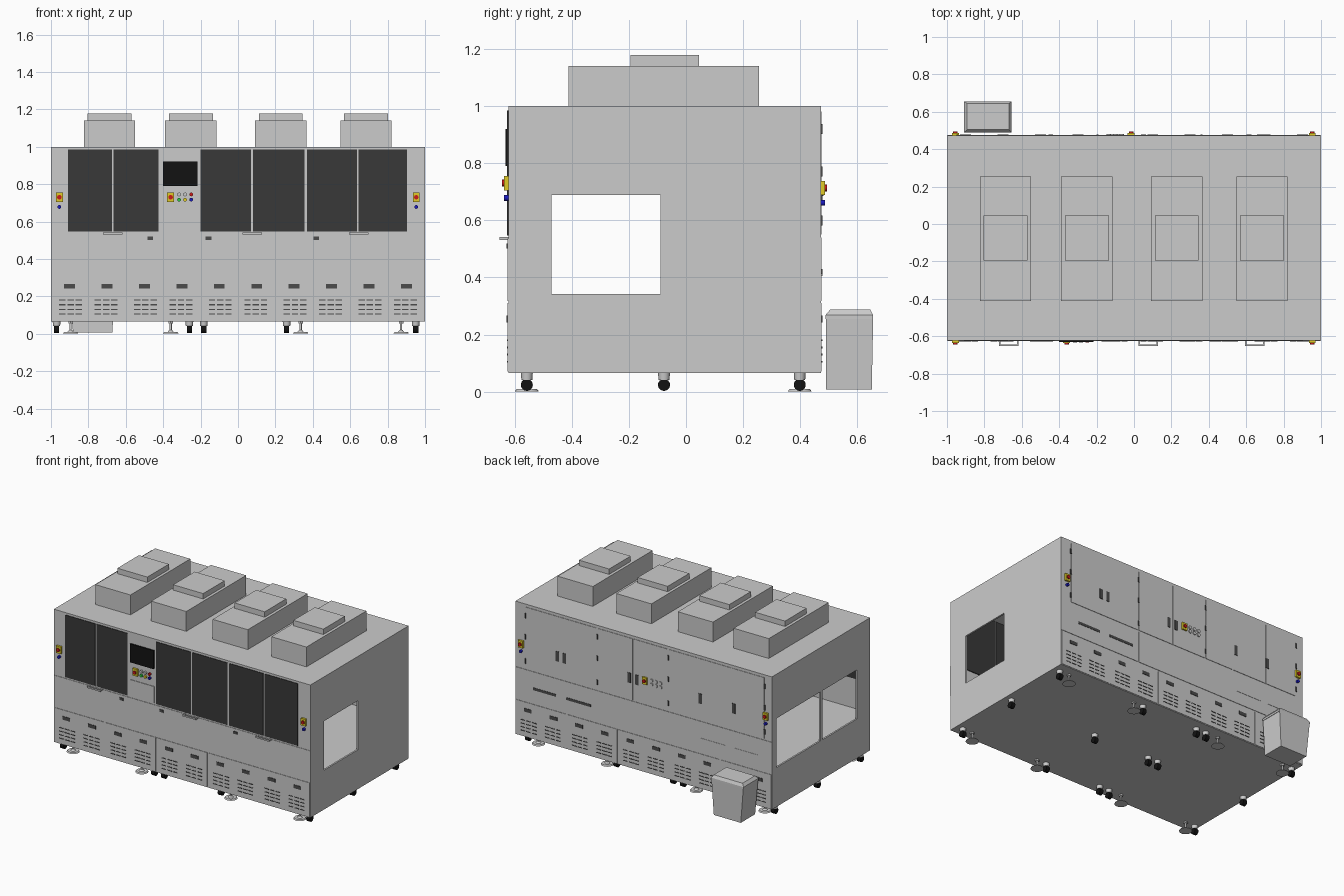
import bpy, bmesh, math
from mathutils import Matrix, Vector

if "Cube" in bpy.data.objects:
    bpy.data.objects.remove(bpy.data.objects["Cube"])

FRONT, BACK = -0.622, 0.472


def material(name, r, g, b):
    m = bpy.data.materials.new(name)
    m.diffuse_color = (r, g, b, 1)
    m.use_nodes = True
    m.node_tree.nodes["Principled BSDF"].inputs["Base Color"].default_value = m.diffuse_color
    return m


glass = material("dark_glass", 0.04, 0.04, 0.04)
black = material("black", 0.006, 0.006, 0.006)
dark = material("dark_grey", 0.07, 0.07, 0.07)
yellow = material("yellow", 0.75, 0.6, 0.02)
red = material("red", 0.6, 0.01, 0.01)
green = material("green", 0.02, 0.6, 0.05)
blue = material("blue", 0.01, 0.01, 0.5)


def finish(name, bm, mat=None, smooth=False):
    me = bpy.data.meshes.new(name)
    bm.to_mesh(me)
    bm.free()
    ob = bpy.data.objects.new(name, me)
    bpy.context.collection.objects.link(ob)
    if mat:
        me.materials.append(mat)
    bpy.ops.object.select_all(action='DESELECT')
    ob.select_set(True)
    bpy.context.view_layer.objects.active = ob
    if smooth:
        bpy.ops.object.shade_smooth_by_angle(angle=math.radians(35))
    return ob


def boxes(name, items, mat=None):
    """One object from boxes given as (x0, x1, y0, y1, z0, z1)."""
    bm = bmesh.new()
    for x0, x1, y0, y1, z0, z1 in items:
        m = Matrix.Translation(((x0 + x1) / 2, (y0 + y1) / 2, (z0 + z1) / 2))
        m = m @ Matrix.Diagonal((abs(x1 - x0), abs(y1 - y0), abs(z1 - z0), 1))
        bmesh.ops.create_cube(bm, size=1, matrix=m)
    return finish(name, bm, mat)


def cylinders(name, items, axis='Z', mat=None, segs=24):
    """One object from round parts given as (centre, r1, r2, depth)."""
    rot = {'X': Matrix.Rotation(math.pi / 2, 4, 'Y'),
           'Y': Matrix.Rotation(math.pi / 2, 4, 'X'), 'Z': Matrix()}[axis]
    bm = bmesh.new()
    for c, r1, r2, d in items:
        bmesh.ops.create_cone(bm, cap_ends=True, segments=segs, radius1=r1, radius2=r2,
                              depth=d, matrix=Matrix.Translation(c) @ rot)
    return finish(name, bm, mat, True)


def plate(s, x0, x1, z0, z1, out, sink=0.003):
    """Box standing proud of the front (s=-1) or back (s=1) wall."""
    y = FRONT if s < 0 else BACK
    ys = sorted((y - s * sink, y + s * out))
    return (x0, x1, ys[0], ys[1], z0, z1)


def spot(s, x, z, w, h, out):
    return plate(s, x - w / 2, x + w / 2, z - h / 2, z + h / 2, out)


def knobs(name, s, pts, r, out, mat=None):
    y = FRONT if s < 0 else BACK
    return cylinders(name, [((x, y + s * out / 2, z), r, r, out) for x, z in pts], 'Y', mat, 16)


# Hollow cabinet body with side openings
body = boxes("cabinet_body", [(-1, 1, FRONT, BACK, 0.065, 1.0)])
cuts = [(-0.988, 0.988, FRONT + 0.012, BACK - 0.012, 0.335, 0.988),
        (0.95, 1.05, -0.47, -0.09, 0.342, 0.688),
        (-1.05, -0.95, -0.475, -0.09, 0.342, 0.688),
        (-1.05, -0.95, -0.07, 0.42, 0.342, 0.688)]
for c in cuts:
    cutter = boxes("opening_cutter", [c])
    cutter.hide_render = True
    mod = body.modifiers.new("opening", 'BOOLEAN')
    mod.operation, mod.solver, mod.object = 'DIFFERENCE', 'EXACT', cutter
    bpy.context.view_layer.objects.active = body
    bpy.ops.object.modifier_apply(modifier=mod.name)
    bpy.data.objects.remove(cutter)

# Roof filter hoods
for i, x in enumerate((-0.687, -0.252, 0.228, 0.685)):
    boxes(f"roof_hood_{i + 1}", [(x - 0.137, x + 0.137, -0.412, 0.255, 1.0, 1.14)])
    boxes(f"roof_hood_cap_{i + 1}", [(x - 0.117, x + 0.117, -0.195, 0.045, 1.14, 1.178)])

# Front glass doors, reaching through the wall
windows = [(-0.91, -0.675), (-0.665, -0.425), (-0.20, 0.07),
           (0.08, 0.355), (0.37, 0.635), (0.645, 0.903)]
boxes("front_glass_doors", [plate(-1, a, b, 0.547, 0.985, 0.004, 0.018) for a, b in windows], glass)
boxes("front_middle_panel", [plate(-1, -0.998, 0.998, 0.318, 0.537, 0.003)])

# Control screen, keyboard tray and front buttons
boxes("control_screen", [plate(-1, -0.40, -0.217, 0.79, 0.92, 0.010)], black)
boxes("keyboard_tray", [plate(-1, -0.40, -0.217, 0.55, 0.665, 0.004)])
knobs("panel_buttons_grey", -1, [(-0.315, 0.745), (-0.283, 0.745)], 0.010, 0.012)
for name, mat, x, z in (("red", red, -0.25, 0.745), ("green", green, -0.315, 0.717),
                        ("yellow", yellow, -0.283, 0.717), ("blue", blue, -0.25, 0.717)):
    knobs(f"panel_button_{name}", -1, [(x, z)], 0.010, 0.012, mat)

# U-shaped pull handles and locks below the glass
pulls = []
for x in (-0.67, 0.075, 0.645):
    pulls.append((x - 0.052, x + 0.052, -0.652, -0.643, 0.531, 0.541))
    for e in (-0.052, 0.044):
        pulls.append((x + e, x + e + 0.008, -0.645, -0.62, 0.531, 0.541))
boxes("front_pull_handles", pulls)
boxes("front_locks", [spot(-1, x, 0.51, 0.03, 0.018, 0.007) for x in (-0.47, -0.158, 0.418)], dark)

# Back upper doors, middle panels, slots, hinges and latches
edges = [-0.945, -0.69, -0.42, -0.195, 0.08, 0.36, 0.64, 0.92]
boxes("back_upper_doors", [plate(1, a + 0.003, b - 0.003, 0.55, 0.98, 0.003)
                           for a, b in zip(edges, edges[1:])])
boxes("back_middle_panels", [plate(1, a, b, 0.318, 0.54, 0.003)
                             for a, b in ((-0.998, 0.357), (0.363, 0.998))])
boxes("back_slots", [plate(1, a, b, 0.412, 0.43, 0.005)
                     for a, b in ((0.68, 0.86), (0.41, 0.60))], dark)
boxes("back_light_slots", [plate(1, a, b, 0.405, 0.423, 0.005)
                           for a, b in ((-0.65, -0.45), (-0.89, -0.71))])
boxes("back_latches", [spot(1, x, 0.70, 0.026, 0.07, 0.006)
                       for x in (0.67, 0.615, 0.11, 0.05, -0.445, -0.705)], dark)
boxes("back_hinges", [spot(1, x, z, 0.010, 0.035, 0.006)
                      for x in (0.92, 0.36, -0.195, -0.945)
                      for z in (0.60, 0.77, 0.92)], dark)
knobs("back_panel_buttons", 1, [(x, z) for x in (-0.065, -0.10, -0.135) for z in (0.725, 0.697)],
      0.012, 0.010)

# Lower vented doors and recessed grips on both long sides
for s, side in ((-1, "front"), (1, "back")):
    doors, grips, vents = [], [], []
    for i in range(5):
        x = -0.8 + 0.4 * i
        doors.append(plate(s, x - 0.196, x + 0.196, 0.07, 0.31, 0.003))
        for g in (-0.1, 0.1):
            grips.append(spot(s, x + g, 0.255, 0.058, 0.024, 0.006))
            for dx in (-0.044, 0, 0.044):
                for z in (0.105, 0.13, 0.155, 0.18):
                    vents.append(spot(s, x + g * 0.95 + dx, z, 0.034, 0.006, 0.005))
    boxes(f"{side}_lower_doors", doors)
    boxes(f"{side}_grips", grips, dark)
    boxes(f"{side}_vent_slots", vents, dark)

    # Emergency stops with blue reset buttons
    z = 0.73 if s < 0 else 0.713
    stops = [-0.955, 0.953, -0.36 if s < 0 else -0.015]
    boxes(f"{side}_stop_plates", [spot(s, x, z, 0.037, 0.05, 0.014) for x in stops], yellow)
    knobs(f"{side}_stop_buttons", s, [(x, z) for x in stops], 0.012, 0.022, red)
    knobs(f"{side}_reset_buttons", s, [(x, z - 0.052) for x in stops[:2]], 0.010, 0.015, blue)

# Casters
spots = [(x, y) for x in (-0.97, -0.26, -0.183, 0.26, 0.95) for y in (-0.557, -0.077, 0.398)]
cylinders("caster_wheels", [((x, y, 0.024), 0.021, 0.021, 0.028) for x, y in spots], 'X', black)
cylinders("caster_mounts", [((x, y, 0.054), 0.019, 0.021, 0.026) for x, y in spots])

# Levelling feet
feet = [(x, y) for x in (-0.895, -0.36, 0.335, 0.872) for y in (-0.557, 0.398)]
cylinders("foot_pads", [((x, y, 0.005), 0.042, 0.036, 0.008) for x, y in feet])
cylinders("foot_cones", [((x, y, 0.014), 0.018, 0.008, 0.012) for x, y in feet])
cylinders("foot_stems", [((x, y, 0.04), 0.006, 0.006, 0.055) for x, y in feet], segs=12)
cylinders("foot_nuts", [((x, y, 0.06), 0.014, 0.014, 0.010) for x, y in feet], segs=6)


# Tapered waste bin with chamfered lid, behind the cabinet
def frustum(name, rings):
    bm = bmesh.new()
    loops = []
    for x0, x1, y0, y1, z in rings:
        loops.append([bm.verts.new(p) for p in ((x0, y0, z), (x1, y0, z), (x1, y1, z), (x0, y1, z))])
    for a, b in zip(loops, loops[1:]):
        for i in range(4):
            bm.faces.new((a[i], a[(i + 1) % 4], b[(i + 1) % 4], b[i]))
    bm.faces.new(loops[0][::-1])
    bm.faces.new(loops[-1])
    return finish(name, bm)


frustum("waste_bin", [(-0.882, -0.672, 0.49, 0.65, 0.008), (-0.905, -0.657, 0.49, 0.655, 0.255)])
frustum("waste_bin_lid", [(-0.908, -0.654, 0.488, 0.655, 0.255), (-0.908, -0.654, 0.488, 0.655, 0.268),
                          (-0.892, -0.668, 0.505, 0.645, 0.288)])
